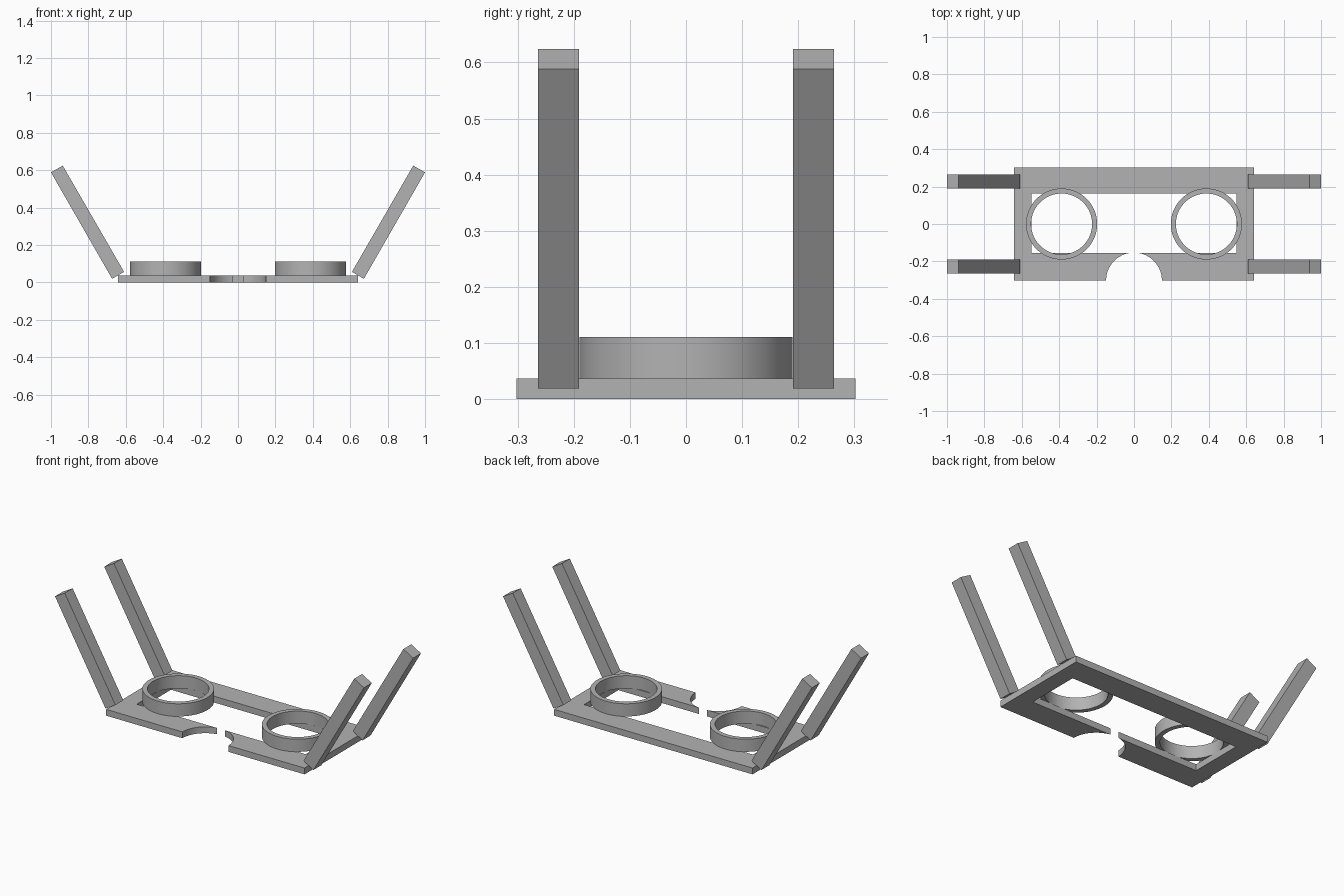
import bpy, bmesh
from math import cos, sin, pi, radians

default = bpy.data.objects.get("Cube")
if default:
    bpy.data.objects.remove(default, do_unlink=True)

grey = bpy.data.materials.new("plain grey")
grey.use_nodes = True
colour = (0.45, 0.45, 0.45, 1)
grey.diffuse_color = colour
grey.node_tree.nodes["Principled BSDF"].inputs["Base Color"].default_value = colour


def finish(name, bm):
    bmesh.ops.recalc_face_normals(bm, faces=bm.faces)
    mesh = bpy.data.meshes.new(name)
    bm.to_mesh(mesh)
    bm.free()
    mesh.materials.append(grey)
    obj = bpy.data.objects.new(name, mesh)
    bpy.context.collection.objects.link(obj)
    bpy.ops.object.select_all(action='DESELECT')
    obj.select_set(True)
    bpy.context.view_layer.objects.active = obj
    bpy.ops.object.shade_smooth_by_angle(angle=radians(30))
    return obj


def extrude_outline(name, points, offset):
    """Close an outline into a face and push it along the offset."""
    bm = bmesh.new()
    face = bm.faces.new([bm.verts.new(p) for p in points])
    moved = bmesh.ops.extrude_face_region(bm, geom=[face], use_keep_orig=True)
    verts = [g for g in moved["geom"] if isinstance(g, bmesh.types.BMVert)]
    bmesh.ops.translate(bm, verts=verts, vec=offset)
    return finish(name, bm)


def make_ring(name, x, outer, inner, z0, z1, sides=96):
    bm = bmesh.new()
    section = [(inner, z0), (outer, z0), (outer, z1), (inner, z1)]
    loops = [[bm.verts.new((x + r * cos(2 * pi * i / sides), r * sin(2 * pi * i / sides), z))
              for r, z in section] for i in range(sides)]
    for i in range(sides):
        a, b = loops[i], loops[(i + 1) % sides]
        for k in range(4):
            n = (k + 1) % 4
            bm.faces.new((a[k], a[n], b[n], b[k]))
    return finish(name, bm)


# Base frame: one outline, split at the front by the round notch
W, D, T = 0.642, 0.302, 0.037
IN_X, IN_FRONT, IN_BACK = 0.547, -0.156, 0.162
NOTCH = 0.149
start = radians(80)
arc = [(NOTCH * cos(start * (1 - i / 24)), -D + NOTCH * sin(start * (1 - i / 24)))
       for i in range(25)]
arc[0] = (arc[0][0], IN_FRONT)
half = [(IN_X, IN_BACK), (IN_X, IN_FRONT)] + arc + [(W, -D), (W, D)]
outline = half + [(-x, y) for x, y in reversed(half)]
extrude_outline("base_frame", [(x, y, 0) for x, y in outline], (0, 0, T))

# Raised rings and slanted arms, mirrored left and right
arm = [(0.609, 0.056), (0.673, 0.019), (1.0, 0.588), (0.937, 0.624)]
for side, s in (("left", 1), ("right", -1)):
    make_ring(side + "_ring", s * 0.387, 0.19, 0.163, T, 0.111)
    for end, y in (("front", -0.264), ("back", 0.191)):
        extrude_outline(f"{side}_{end}_arm", [(s * x, y, z) for x, z in arm], (0, 0.073, 0))
